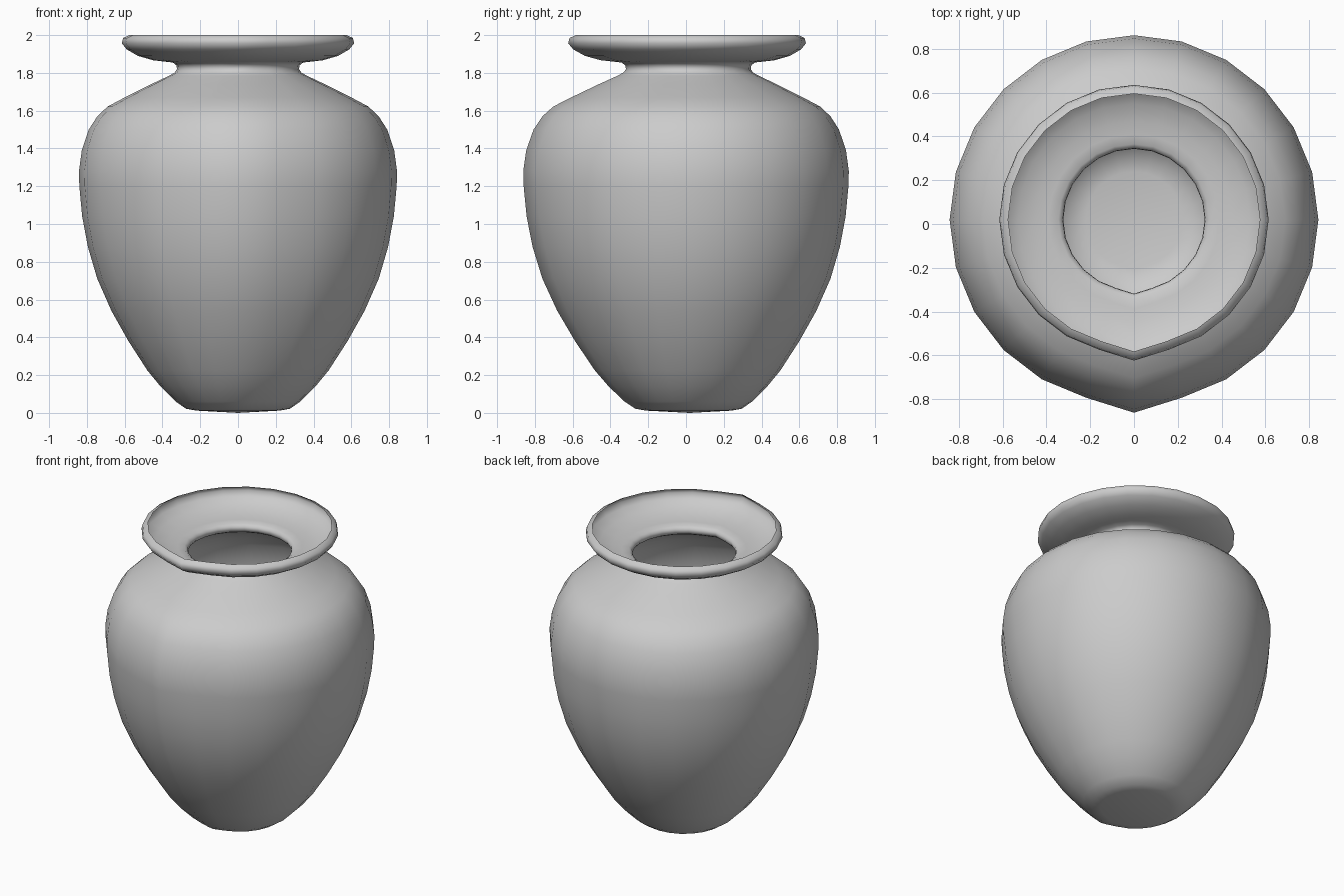
import bpy, bmesh, math

if "Cube" in bpy.data.objects:
    bpy.data.objects.remove(bpy.data.objects["Cube"])

SEGMENTS = 24
CENTRE_Y = 0.02      # the body axis sits slightly behind the origin
SEAM_SCALE = 1.047   # front seam is pulled outward into a ridge

# Profile (radius, height) from the base up and over the curled lip
profile = [
    (0.22, 0.012), (0.275, 0.022), (0.33, 0.06), (0.41, 0.14), (0.48, 0.225),
    (0.58, 0.38), (0.67, 0.54), (0.745, 0.71), (0.795, 0.88), (0.825, 1.04),
    (0.84, 1.2), (0.842, 1.28), (0.827, 1.39), (0.79, 1.5), (0.745, 1.57),
    (0.69, 1.622), (0.6, 1.67), (0.46, 1.74), (0.365, 1.785), (0.335, 1.802),
    (0.323, 1.82), (0.326, 1.84), (0.345, 1.855), (0.39, 1.86), (0.45, 1.867),
    (0.53, 1.89), (0.59, 1.925), (0.615, 1.957), (0.608, 1.985), (0.575, 2.0),
]

bm = bmesh.new()


def ring(radius, z):
    """One 24-sided ring; its first vertex is the raised front seam."""
    verts = []
    for i in range(SEGMENTS):
        a = -math.pi / 2 + 2 * math.pi * i / SEGMENTS
        r = radius * (SEAM_SCALE if i == 0 else 1.0)
        verts.append(bm.verts.new((r * math.cos(a), CENTRE_Y + r * math.sin(a), z)))
    return verts


# Thin single-walled shell
rings = [ring(r, z) for r, z in profile]
for low, high in zip(rings, rings[1:]):
    for i in range(SEGMENTS):
        j = (i + 1) % SEGMENTS
        bm.faces.new((low[i], low[j], high[j], high[i]))

# Closed base
foot = bm.verts.new((0, CENTRE_Y, 0.0))
for i in range(SEGMENTS):
    bm.faces.new((foot, rings[0][(i + 1) % SEGMENTS], rings[0][i]))

for f in bm.faces:
    f.smooth = True

mesh = bpy.data.meshes.new("vase")
bm.to_mesh(mesh)
bm.free()

clay = bpy.data.materials.new("grey clay")
clay.diffuse_color = (0.6, 0.6, 0.6, 1.0)
clay.use_nodes = True
clay.node_tree.nodes["Principled BSDF"].inputs["Base Color"].default_value = clay.diffuse_color
mesh.materials.append(clay)

vase = bpy.data.objects.new("vase", mesh)
bpy.context.collection.objects.link(vase)
